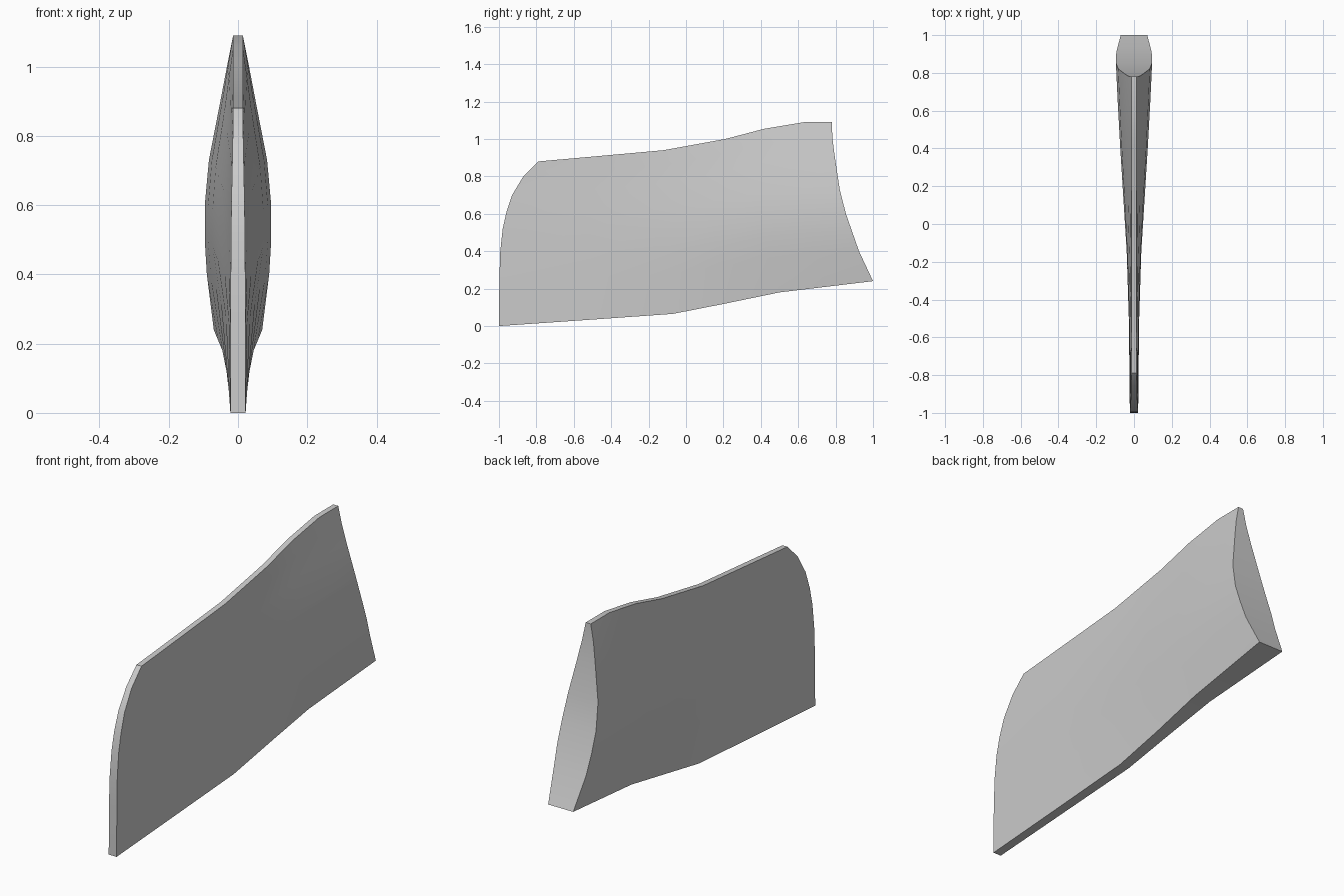
import bpy, bmesh, math

if "Cube" in bpy.data.objects:
    bpy.data.objects.remove(bpy.data.objects["Cube"], do_unlink=True)

# Plain grey material
grey = bpy.data.materials.new("light grey")
grey.use_nodes = True
colour = (0.6, 0.6, 0.6, 1)
grey.diffuse_color = colour
grey.node_tree.nodes["Principled BSDF"].inputs["Base Color"].default_value = colour

# Edge curves of the blade: (y, z, half thickness)
rows = [0, .19, .31, .42, .58, .79, .9, 1]
front = [(-1, 0, .022), (-.998, .25, .022), (-.993, .4, .021), (-.98, .52, .02),
         (-.96, .61, .019), (-.93, .7, .017), (-.87, .8, .015), (-.79, .88, .014)]
back = [(1, .24, .07), (.925, .4, .09), (.89, .5, .096), (.855, .6, .096),
        (.822, .73, .084), (.795, .91, .049), (.783, 1.005, .031), (.78, 1.09, .014)]
cols = [0, .25, .45, .62, .75, .88, 1]
bottom = [(-1, 0), (-.48, .036), (-.07, .065), (.21, .12), (.5, .18), (.75, .21), (1, .24)]
top = [(-.79, .88), (-.42, .913), (-.12, .94), (.21, 1), (.42, 1.055), (.63, 1.09), (.78, 1.09)]
# How far the section has swelled from the front to the back
swell_low = [0, .05, .1, .23, .48, .74, 1]
swell_mid = [0, .08, .24, .49, .7, .87, 1]


def lerp(a, b, t):
    return a + (b - a) * t


def surface_point(i, j):
    """Blend the four edge curves into one point of the side surface."""
    u, t = cols[i], rows[j]
    pos = []
    for k in (0, 1):
        corners = lerp(lerp(front[0][k], back[0][k], u), lerp(front[-1][k], back[-1][k], u), t)
        pos.append(lerp(front[j][k], back[j][k], u) + lerp(bottom[i][k], top[i][k], t) - corners)
    swell = lerp(swell_low[i], swell_mid[i], min(1, t / .3))
    return lerp(front[j][2], back[j][2], swell), pos[0], pos[1]


# Blade: two mirrored side surfaces joined by a rim
bm = bmesh.new()
nu, nt = len(cols), len(rows)
sides = []
for sign in (-1, 1):
    grid = []
    for i in range(nu):
        points = [surface_point(i, j) for j in range(nt)]
        grid.append([bm.verts.new((sign * x, y, z)) for x, y, z in points])
    for i in range(nu - 1):
        for j in range(nt - 1):
            bm.faces.new((grid[i][j], grid[i + 1][j], grid[i + 1][j + 1], grid[i][j + 1]))
    sides.append(grid)

loop = [(i, 0) for i in range(nu - 1)] + [(nu - 1, j) for j in range(nt - 1)]
loop += [(i, nt - 1) for i in range(nu - 1, 0, -1)] + [(0, j) for j in range(nt - 1, 0, -1)]
right, left = sides
for (a, b), (c, d) in zip(loop, loop[1:] + loop[:1]):
    bm.faces.new((right[a][b], right[c][d], left[c][d], left[a][b]))
bmesh.ops.recalc_face_normals(bm, faces=bm.faces[:])

mesh = bpy.data.meshes.new("blade")
bm.to_mesh(mesh)
bm.free()
mesh.materials.append(grey)
blade = bpy.data.objects.new("blade", mesh)
bpy.context.collection.objects.link(blade)

# Smooth sides with crisp rim edges
bpy.ops.object.select_all(action="DESELECT")
blade.select_set(True)
bpy.context.view_layer.objects.active = blade
bpy.ops.object.shade_smooth_by_angle(angle=math.radians(35))
